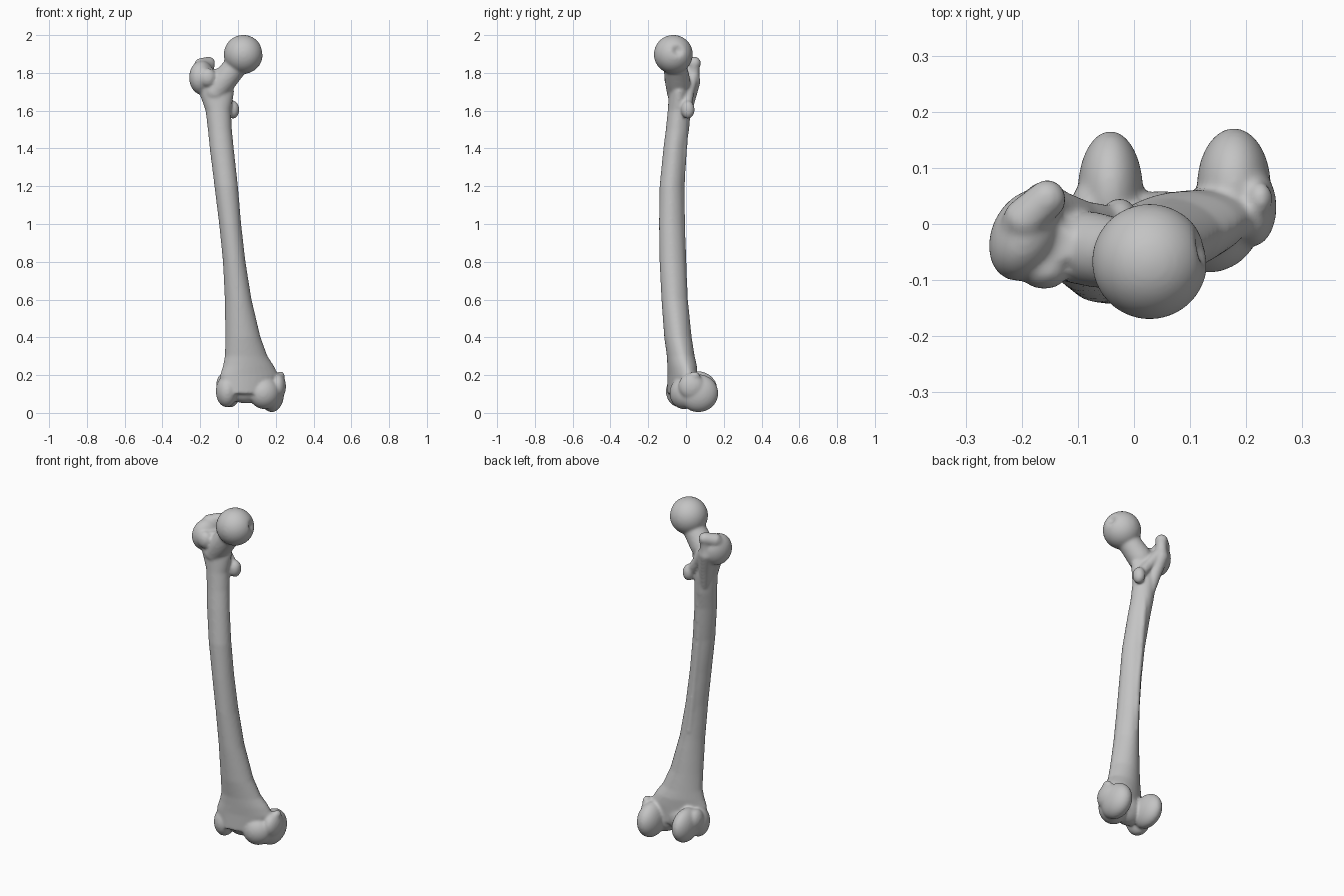
import bpy, bmesh, math
from mathutils import Vector, Matrix, Euler

cube = bpy.data.objects.get("Cube")
if cube:
    bpy.data.objects.remove(cube, do_unlink=True)

SIDES = 28
bm = bmesh.new()


def loft(rings):
    """Closed skin through a list of point rings."""
    loops = [[bm.verts.new(p) for p in ring] for ring in rings]
    for a, b in zip(loops, loops[1:]):
        for i in range(len(a)):
            j = (i + 1) % len(a)
            bm.faces.new((a[i], a[j], b[j], b[i]))
    bm.faces.new(loops[0][::-1])
    bm.faces.new(loops[-1])


def blob(centre, radii, turn=(0, 0, 0)):
    """Ellipsoid, turned in degrees."""
    rot = Euler([math.radians(t) for t in turn]).to_matrix().to_4x4()
    mat = Matrix.Translation(centre) @ rot @ Matrix.Diagonal((*radii, 1))
    return bmesh.ops.create_uvsphere(
        bm, u_segments=48, v_segments=32, radius=1, matrix=mat)["verts"]


def ridge(*stops):
    """Round-ended tube through (x, y, z, radius) stops."""
    pts = [Vector(s[:3]) for s in stops]
    rings = []
    for i, p in enumerate(pts):
        d = pts[min(i + 1, len(pts) - 1)] - pts[max(i - 1, 0)]
        q = d.to_track_quat('Z', 'Y')
        rings.append([p + q @ Vector((math.cos(a), math.sin(a), 0)) * stops[i][3]
                      for a in (math.tau * k / SIDES for k in range(SIDES))])
    loft(rings)
    for s in (stops[0], stops[-1]):
        blob(s[:3], (s[3],) * 3)


# Shaft: z, left edge, right edge, front, back, sideways skew
shaft = [
    (0.10, -0.09, 0.20, -0.09, 0.05, 0.25),
    (0.20, -0.095, 0.215, -0.09, 0.055, 0.22),
    (0.25, -0.08, 0.19, -0.095, 0.055, 0.18),
    (0.30, -0.07, 0.157, -0.10, 0.045, 0.12),
    (0.40, -0.068, 0.12, -0.115, 0.03, 0.06),
    (0.60, -0.07, 0.072, -0.13, 0.01, 0),
    (0.80, -0.08, 0.04, -0.14, -0.003, 0),
    (1.00, -0.10, 0.017, -0.143, -0.012, 0),
    (1.20, -0.125, 0.0, -0.14, -0.015, 0),
    (1.40, -0.15, -0.022, -0.12, 0.0, 0),
    (1.50, -0.16, -0.032, -0.107, 0.017, 0),
    (1.60, -0.172, -0.037, -0.097, 0.025, 0),
    (1.70, -0.208, -0.02, -0.09, 0.02, 0),
    (1.77, -0.235, -0.04, -0.09, 0.02, 0),
    (1.82, -0.215, -0.10, -0.07, 0.0, 0),
]
rings = []
for z, x0, x1, y0, y1, skew in shaft:
    ring = []
    for k in range(SIDES):
        a = math.tau * k / SIDES
        c, s = math.cos(a), math.sin(a)
        # slightly pinched towards the rear crest
        dx = c * (x1 - x0) / 2 * (1 - 0.15 * max(s, 0))
        ring.append(Vector(((x0 + x1) / 2 + dx,
                            (y0 + y1) / 2 + s * (y1 - y0) / 2 + skew * dx, z)))
    rings.append(ring)
loft(rings)

# Ball head with its small pit
centre = Vector((0.028, -0.067, 1.898))
pit = centre + Vector((0.95, 0.22, 0.2)).normalized() * 0.103
for v in blob(centre, (0.103,) * 3):
    near = max(0, 1 - (v.co - pit).length / 0.035)
    v.co += (centre - v.co) * 0.25 * near

# Neck
ridge((-0.12, -0.04, 1.70, 0.062), (-0.075, -0.045, 1.76, 0.067),
      (-0.025, -0.055, 1.82, 0.063), (0.02, -0.065, 1.88, 0.066))

# Greater trochanter: body, top rim, front knob and rear crest
blob((-0.192, -0.02, 1.775), (0.062, 0.085, 0.09), (0, 0, -25))
ridge((-0.212, -0.03, 1.80, 0.038), (-0.195, 0.01, 1.843, 0.038),
      (-0.155, 0.045, 1.852, 0.034))
blob((-0.16, -0.08, 1.775), (0.045, 0.036, 0.05))
ridge((-0.155, 0.043, 1.85, 0.034), (-0.16, 0.038, 1.76, 0.04),
      (-0.135, 0.012, 1.65, 0.035), (-0.12, -0.005, 1.55, 0.025))

# Lesser trochanter and the crest joining it to the greater
blob((-0.026, 0.01, 1.605), (0.033, 0.036, 0.048))
ridge((-0.145, 0.035, 1.77, 0.03), (-0.09, 0.012, 1.69, 0.03),
      (-0.035, 0.003, 1.615, 0.028))

# Rear crest of the shaft
ridge((-0.08, -0.007, 1.50, 0.02), (-0.065, -0.027, 1.20, 0.02),
      (-0.04, -0.023, 0.95, 0.02), (-0.015, -0.012, 0.65, 0.02))

# Outer condyle
blob((-0.042, 0.06, 0.125), (0.058, 0.106, 0.096))
blob((-0.06, -0.035, 0.115), (0.057, 0.072, 0.085), (0, 0, 8))
blob((-0.075, 0.02, 0.15), (0.04, 0.06, 0.06))

# Inner condyle
blob((0.178, 0.066, 0.104), (0.066, 0.105, 0.1))
blob((0.14, -0.01, 0.105), (0.085, 0.075, 0.085), (0, 0, 25))
blob((0.212, 0.03, 0.14), (0.042, 0.07, 0.07))
blob((0.225, 0.045, 0.195), (0.022, 0.03, 0.025))

# Groove between the condyles at the front
blob((0.04, -0.012, 0.135), (0.10, 0.07, 0.085), (0, 0, 8))

bmesh.ops.recalc_face_normals(bm, faces=bm.faces)
mesh = bpy.data.meshes.new("thigh_bone")
bm.to_mesh(mesh)
bm.free()
bone = bpy.data.objects.new("thigh_bone", mesh)
bpy.context.collection.objects.link(bone)

# Single bone-grey colour
grey = bpy.data.materials.new("bone_grey")
grey.use_nodes = True
colour = (0.55, 0.55, 0.55, 1)
grey.diffuse_color = colour
grey.node_tree.nodes["Principled BSDF"].inputs["Base Color"].default_value = colour
mesh.materials.append(grey)

# Fuse the parts into one skin and soften the joins
fuse = bone.modifiers.new("fuse", 'REMESH')
fuse.mode = 'VOXEL'
fuse.voxel_size = 0.007
fuse.use_smooth_shade = True
soften = bone.modifiers.new("soften", 'SMOOTH')
soften.factor = 0.5
soften.iterations = 10

bpy.context.view_layer.objects.active = bone
bone.select_set(True)
for name in ("fuse", "soften"):
    bpy.ops.object.modifier_apply(modifier=name)
bpy.ops.object.shade_smooth()
